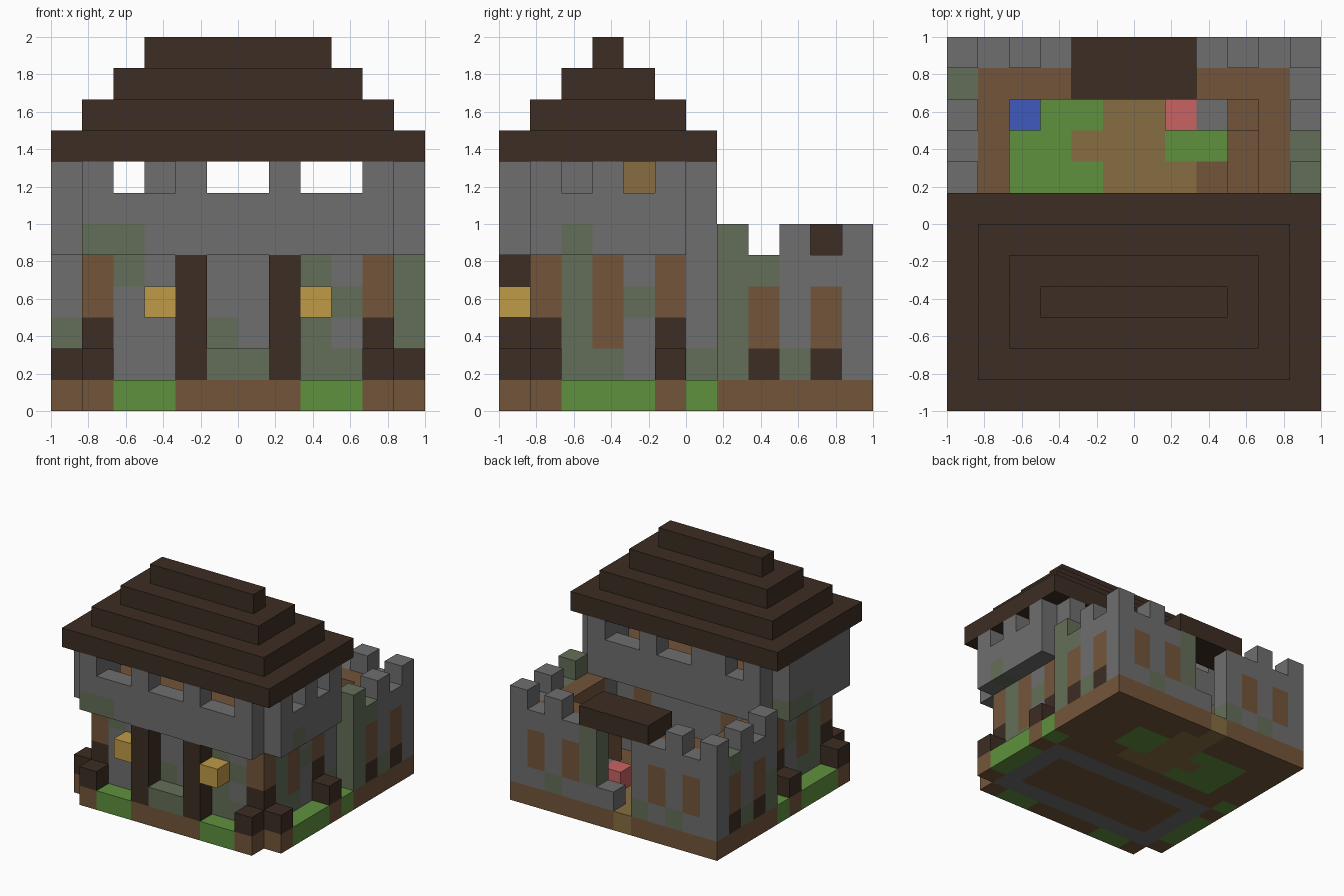
import bpy

if "Cube" in bpy.data.objects:
    bpy.data.objects.remove(bpy.data.objects["Cube"], do_unlink=True)

N = 12            # blocks along the longest side
S = 2 / N         # block size

PALETTE = {
    "stone": (.156, .156, .156), "moss": (.127, .156, .098),
    "brown": (.171, .091, .042), "dark_wood": (.045, .026, .017),
    "grass": (.114, .283, .048), "path": (.24, .153, .052),
    "lamp_yellow": (.515, .328, .061), "blue": (.053, .102, .515),
    "red": (.578, .127, .122),
}
MATS = {}
for name, rgb in PALETTE.items():
    m = bpy.data.materials.new(name)
    m.use_nodes = True
    m.diffuse_color = (*rgb, 1)
    m.node_tree.nodes["Principled BSDF"].inputs["Base Color"].default_value = (*rgb, 1)
    MATS[name] = m

cells = {}        # block position -> (part, colour)


def span(v):
    return range(v[0], v[1] + 1) if isinstance(v, tuple) else (v,)


def fill(part, colour, x, y, z):
    for i in span(x):
        for j in span(y):
            for k in span(z):
                cells[i, j, k] = (part, colour)


def clear(x, y, z):
    for i in span(x):
        for j in span(y):
            for k in span(z):
                cells.pop((i, j, k), None)


def tint(colour, x, y, z):
    for i in span(x):
        for j in span(y):
            for k in span(z):
                if (i, j, k) in cells:
                    cells[i, j, k] = (cells[i, j, k][0], colour)


SIDES = (0, 11)
HOUSE_SIDES = (1, 10)

# Ground slab with grass, path and stone foundation
fill("ground", "brown", (0, 11), (0, 11), 0)
for x in SIDES:
    clear(x, 0, 0)
    tint("grass", x, (2, 4), 0)
    tint("grass", x, 6, 0)
tint("grass", (2, 3), 0, 0)
tint("grass", (8, 9), 0, 0)
tint("stone", (1, 10), (1, 5), 0)
tint("brown", (2, 9), (2, 4), 0)
tint("grass", (2, 4), (7, 9), 0)
tint("grass", (7, 8), (8, 9), 0)
tint("path", (5, 6), (7, 10), 0)
tint("path", 4, 8, 0)
tint("path", 7, 7, 0)
tint("path", 5, 11, 0)

# Lower storey walls
fill("lower_walls", "stone", (1, 10), (1, 5), (1, 4))
clear((2, 9), (2, 4), (1, 4))
for x in HOUSE_SIDES:
    fill("lower_walls", "stone", x, 6, (1, 4))
    tint("moss", x, 6, 1)
    tint("moss", x, 2, (1, 4))
    tint("moss", x, 3, 1)
    tint("moss", x, 4, 3)
    tint("brown", x, 3, (2, 4))
    for y in (1, 5):
        fill("corner_posts", "dark_wood", x, y, (1, 2))
        fill("corner_posts", "brown", x, y, (3, 4))
for x in (3, 8):
    tint("brown", x, 5, (2, 4))
tint("moss", 2, 1, 4)
tint("moss", 5, 1, 2)
tint("moss", (8, 9), 1, 1)
tint("moss", 8, 1, (2, 4))
tint("moss", 9, 1, 3)

# Low timber footings around the corners
for x in SIDES:
    for y in (1, 5):
        fill("corner_footings", "dark_wood", x, y, 1)
for x in HOUSE_SIDES:
    fill("corner_footings", "dark_wood", x, 0, 1)

# Entrance: posts, step and lamps
for x in (4, 7):
    fill("entrance_posts", "dark_wood", x, 0, (1, 4))
for x in (3, 8):
    fill("lamps", "lamp_yellow", x, 0, 3)
fill("entrance_step", "moss", (5, 6), 0, 1)

# Overhanging upper storey
fill("upper_walls", "stone", (0, 11), (1, 5), (5, 7))
fill("upper_walls", "stone", (1, 10), (0, 6), (5, 7))
clear((1, 10), (1, 5), (5, 7))
fill("upper_floor", "brown", (1, 10), (1, 5), 5)
for x in HOUSE_SIDES:
    for y in (1, 5):
        fill("upper_walls", "stone", x, y, (5, 7))
for x in ((2, 3), (5, 6), (8, 9)):
    clear(x, 0, 7)
for x in (2, (5, 6), (8, 9)):
    clear(x, 6, 7)
for y in (2, 4):
    clear(11, y, 7)
fill("interior_panel", "path", 1, 4, 7)
tint("moss", (1, 2), 0, 5)
tint("moss", 11, 2, 5)
tint("moss", 0, (4, 5), 5)

# Stepped roof
for step in range(4):
    y = (0, 6) if step == 0 else (step, 6 - step)
    fill("roof", "dark_wood", (step, 11 - step), y, 8 + step)

# Courtyard walls with battlements
for x in SIDES:
    fill("courtyard_walls", "stone", x, (7, 11), (1, 4))
    for y in (7, 9, 11):
        fill("battlements", "stone", x, y, 5)
    for y in (8, 10):
        tint("brown", x, y, (2, 3))
        tint("dark_wood", x, y, 1)
    tint("moss", x, (7, 9), 1)
    tint("dark_wood", x, 8, 1)
fill("courtyard_walls", "stone", (1, 10), 11, (1, 4))
for x in (2, 9):
    fill("battlements", "stone", x, 11, 5)
for x in (1, 3, 8, 10):
    tint("brown", x, 11, (2, 3))
tint("moss", 11, 7, (1, 5))
tint("moss", 11, 8, 4)
tint("moss", 0, 7, 2)
tint("moss", 0, 10, 4)
for x in (2, 4, 9):
    tint("moss", x, 11, 1)
tint("moss", 7, 11, (2, 4))

# Rear gate with a small roof
clear((5, 6), 11, (1, 4))
fill("gate_block", "stone", 6, 11, 1)
fill("gate_roof", "dark_wood", (4, 7), (10, 11), 5)

# Raised walkway and stairs
for x in HOUSE_SIDES:
    fill("walkway", "brown", x, (7, 10), 4)
for x in ((1, 3), (8, 10)):
    fill("walkway", "brown", x, 10, 4)
fill("stairs", "stone", 8, 9, 1)
fill("stairs", "brown", 9, 9, (1, 2))
fill("stairs", "brown", 9, (7, 8), (1, 3))

# Courtyard accents
fill("blue_block", "blue", 2, 9, 1)
fill("red_block", "red", 7, 9, 1)

# Corners of each block face, counter-clockwise from outside
FACES = {
    (1, 0, 0): ((1, 0, 0), (1, 1, 0), (1, 1, 1), (1, 0, 1)),
    (-1, 0, 0): ((0, 0, 0), (0, 0, 1), (0, 1, 1), (0, 1, 0)),
    (0, 1, 0): ((0, 1, 0), (0, 1, 1), (1, 1, 1), (1, 1, 0)),
    (0, -1, 0): ((0, 0, 0), (1, 0, 0), (1, 0, 1), (0, 0, 1)),
    (0, 0, 1): ((0, 0, 1), (1, 0, 1), (1, 1, 1), (0, 1, 1)),
    (0, 0, -1): ((0, 0, 0), (0, 1, 0), (1, 1, 0), (1, 0, 0)),
}


# One object per part, made of its exposed block faces only
def build(part):
    verts, faces, colours = {}, [], []
    for (i, j, k), (owner, colour) in cells.items():
        if owner != part:
            continue
        for (dx, dy, dz), corners in FACES.items():
            if (i + dx, j + dy, k + dz) in cells:
                continue
            faces.append([verts.setdefault((i + a, j + b, k + c), len(verts))
                          for a, b, c in corners])
            colours.append(colour)
    if not faces:
        return
    mesh = bpy.data.meshes.new(part)
    mesh.from_pydata([(i * S - 1, j * S - 1, k * S) for i, j, k in verts], [], faces)
    used = sorted(set(colours))
    for c in used:
        mesh.materials.append(MATS[c])
    for poly, c in zip(mesh.polygons, colours):
        poly.material_index = used.index(c)
    bpy.context.collection.objects.link(bpy.data.objects.new(part, mesh))


for part in sorted({p for p, _ in cells.values()}):
    build(part)
